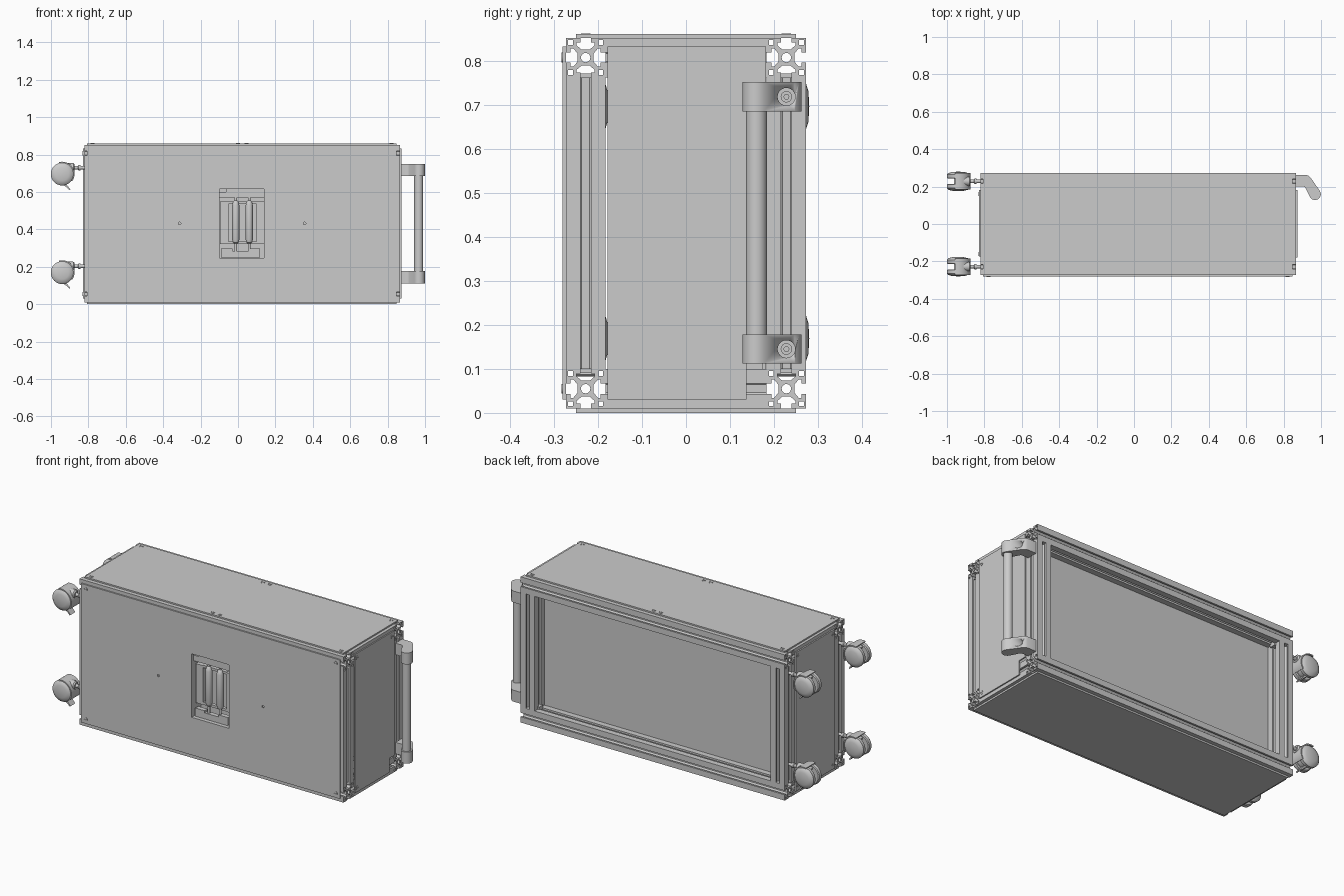
import bpy, bmesh, math
from mathutils import Vector, Matrix

if "Cube" in bpy.data.objects:
    bpy.data.objects.remove(bpy.data.objects["Cube"])

# local (u, v, w) -> world, where w runs along the named axis
AXES = {'x': lambda u, v, w: (w, u, v),
        'y': lambda u, v, w: (u, w, v),
        'z': lambda u, v, w: (u, v, w)}


def add(name, mesh):
    ob = bpy.data.objects.new(name, mesh)
    bpy.context.collection.objects.link(ob)
    return ob


def finish(name, bm, angle=35):
    bmesh.ops.remove_doubles(bm, verts=bm.verts, dist=1e-5)
    bmesh.ops.recalc_face_normals(bm, faces=bm.faces)
    for f in bm.faces:
        f.smooth = True
    for e in bm.edges:
        if len(e.link_faces) != 2 or e.calc_face_angle(3) > math.radians(angle):
            e.smooth = False
    me = bpy.data.meshes.new(name)
    bm.to_mesh(me)
    bm.free()
    return add(name, me)


def prism(name, loops, axis, lo, hi):
    """Extrude closed 2D loops (inner loops become holes) along an axis."""
    cu = bpy.data.curves.new(name, 'CURVE')
    cu.dimensions, cu.fill_mode = '2D', 'BOTH'
    cu.extrude = (hi - lo) / 2
    for loop in loops:
        sp = cu.splines.new('POLY')
        sp.points.add(len(loop) - 1)
        for p, (u, v) in zip(sp.points, loop):
            p.co = (u, v, 0, 1)
        sp.use_cyclic_u = True
    tmp = add('tmp', cu)
    dg = bpy.context.evaluated_depsgraph_get()
    me = bpy.data.meshes.new_from_object(tmp.evaluated_get(dg))
    bpy.data.objects.remove(tmp)
    bm = bmesh.new()
    bm.from_mesh(me)
    for v in bm.verts:
        v.co = AXES[axis](v.co.x, v.co.y, v.co.z + (lo + hi) / 2)
    return finish(name, bm)


def lathe(name, prof, axis, cu, cv, w0, sign=1, n=32):
    """Revolve (radius, height) points round an axis line."""
    bm = bmesh.new()
    vs = [bm.verts.new((r, 0, h * sign)) for r, h in prof]
    es = [bm.edges.new(p) for p in zip(vs, vs[1:])]
    bmesh.ops.spin(bm, geom=vs + es, cent=(0, 0, 0), axis=(0, 0, 1),
                   angle=math.tau, steps=n)
    for v in bm.verts:
        v.co = AXES[axis](v.co.x + cu, v.co.y + cv, v.co.z + w0)
    return finish(name, bm)


def rect(u0, v0, u1, v1):
    return [(u0, v0), (u1, v0), (u1, v1), (u0, v1)]


def arc(cu, cv, r, a0=0, a1=360, n=16):
    full = abs(a1 - a0) == 360
    k = n if full else n - 1
    return [(cu + r * math.cos(math.radians(a0 + (a1 - a0) * i / k)),
             cv + r * math.sin(math.radians(a0 + (a1 - a0) * i / k))) for i in range(n)]


def box(name, x0, y0, z0, x1, y1, z1):
    return prism(name, [rect(x0, y0, x1, y1)], 'z', z0, z1)


def beam(name, axis, cu, cv, lo, hi, s=0.045):
    """Slotted extrusion: T-slots on four sides, hollow corners and core."""
    quarter = [(.40, .20), (.62, .46), (.76, .46), (.76, .26), (1, .26), (1, 1),
               (.26, 1), (.26, .76), (.46, .76), (.46, .62), (.20, .40)]
    out, holes = [], []
    for k in range(4):
        c, d = [(1, 0), (0, 1), (-1, 0), (0, -1)][k]
        turn = lambda p: (cu + s * (p[0] * c - p[1] * d), cv + s * (p[0] * d + p[1] * c))
        out += [turn(p) for p in quarter]
        holes.append([turn(p) for p in rect(.64, .64, .88, .88)])
    return prism(name, [out] + holes + [arc(cu, cv, s * .24, n=12)], axis, lo, hi)


def screw(axis, u, v, w, sign, r=0.011):
    lo, hi = sorted((w, w + 0.002 * sign))
    prism('panel_screw', [arc(u, v, r), rect(u - r * .8, v - .0015, u + r * .8, v + .0015)],
          axis, lo, hi)


X0, X1 = -0.822, 0.866          # frame ends
Y, ZL, ZH = 0.228, 0.055, 0.807  # beam centre lines
XE = (X0 + 0.045, X1 - 0.045)

# Frame beams
for y in (-Y, Y):
    for z in (ZL, ZH):
        beam('long_beam', 'x', y, z, X0, X1)
    for x in XE:
        beam('upright_beam', 'z', x, y, ZL + .045, ZH - .045)
for x in XE:
    for z in (ZL, ZH):
        beam('cross_beam', 'y', x, z, -Y + .045, Y - .045)
    # corner connectors in the upright slots
    for y in (-Y, Y):
        for z in (ZL + .048, ZH - .048):
            t = 1 if x < 0 else -1
            box('corner_bracket', min(x + t * .03, x + t * .055), y - .018, z - .012,
                max(x + t * .03, x + t * .055), y + .018, z + .012)

# Front panel with latch opening and two small holes
prism('front_panel', [rect(-.806, .03, .848, .832), rect(-.10, .248, .14, .615),
                      arc(-.312, .432, .007), arc(.356, .432, .007)], 'y', -.281, -.273)
# Top, bottom, back and end panels
box('top_panel', -.806, -.25, .852, .848, .25, .86)
box('bottom_panel', -.806, -.25, 0, .848, .25, .010)
box('back_panel', X0 + .04, .174, .04, X1 - .04, .182, .82)
prism('right_panel', [[(-.178, .03), (.137, .03), (.137, .112), (.182, .112),
                       (.182, .832), (-.178, .832)]], 'x', X1, .873)
prism('left_panel', [rect(-.175, .03, .182, .832)], 'x', -.830, X0)

# Panel screws
for z in (ZL, ZH):
    for x in XE:
        screw('y', x, z, -.281, -1)
for x in (XE[0], 0, .045, XE[1]):
    for y in (-Y, Y):
        screw('z', x, y, .86, 1)
        screw('z', x, y, .0, 1)
for y, z in ((-.16, ZH), (.16, ZH), (-.16, ZL), (.16, ZL)):
    if (y, z) != (.16, ZL):
        screw('x', y, z, .873, 1)
    screw('x', y, z, -.830, -1)

# Recessed latch in the front panel
prism('recess_wall', [rect(-.108, .240, .148, .623), rect(-.10, .248, .14, .615)],
      'y', -.273, -.195)
box('recess_back', -.108, -.197, .240, .148, -.189, .623)
prism('recess_top_plate', [[(-.10, .568), (.14, .568), (.14, .615), (-.065, .615),
                            (-.065, .60), (-.10, .60)]], 'y', -.262, -.235)
prism('recess_bottom_plate', [[(-.09, .25), (.118, .25), (.118, .297), (.06, .297),
                               (.06, .285), (-.03, .285), (-.03, .297), (-.09, .297)]],
      'y', -.262, -.235)
for x0, x1 in ((-.095, -.05), (.10, .138)):
    box('recess_side_plate', x0, -.250, .322, x1, -.225, .548)
for z in (.322, .536):
    box('recess_crossbar', -.05, -.248, z, .10, -.228, z + .014)
for x in (-.012, .060):
    lathe('latch_rod', [(0, .285), (.007, .285), (.007, .325), (.014, .33), (.019, .345),
                        (.019, .53), (.014, .548), (.007, .555), (.007, .59), (0, .59)],
          'z', x, -.248, 0, n=20)

# Pull handle at the right end
arm = ([(X1, .200), (X1, .262), (.922, .262), (.934, .257), (.945, .247)]
       + arc(.968, .159, .031, 35, -145, 12) + [(.915, .196), (.908, .200)])
for z in (.145, .718):
    ob = prism('handle_bracket', [arm], 'z', z - .033, z + .033)
    cut = lathe('handle_cutter', [(0, .895), (.020, .895), (.020, 1.05), (0, 1.05)],
                'x', Y, z, 0, n=24)
    cut.hide_render = True
    cut.hide_set(True)
    mod = ob.modifiers.new('bolt_recess', 'BOOLEAN')
    mod.operation, mod.object, mod.solver = 'DIFFERENCE', cut, 'EXACT'
    prism('handle_bolt', [arc(Y, z, .013), arc(Y, z, .006, n=6)], 'x', .893, .908)
lathe('handle_bar', [(0, .16), (.024, .16), (.024, .70), (0, .70)], 'z', .966, .160, 0)

# Casters at the left end
WX = -.940
wheel = [(0, 0), (.055, 0), (.060, .004), (.061, .022), (.054, .030), (.035, .036), (0, .038)]
for y in (-Y, Y):
    for zs in (.203, .730):
        zw = zs - .034
        lathe('caster_stem', [(0, -.815), (.009, -.815), (.009, -.842), (.014, -.842),
                              (.014, -.852), (.010, -.856), (.010, -.885), (0, -.885)],
              'x', y, zs, 0, n=20)
        lathe('caster_swivel', [(0, -.874), (.018, -.874), (.024, -.880), (.026, -.92),
                                (0, -.92)], 'x', y, zs, 0, n=24)
        for s in (-1, 1):
            lathe('caster_wheel', wheel, 'y', WX, zw, y + s * .014, s)
        prism('caster_body', [arc(WX, zw, .050, -75, 115, 20)], 'y', y - .015, y + .015)
        prism('caster_hood', [arc(WX, zw, .066, -35, 105, 20) + arc(WX, zw, .060, 105, -35, 20)],
              'y', y - .044, y + .044)
        prism('caster_brake', [[(WX + .018, zw - .050), (WX + .044, zw - .082),
                                (WX + .038, zw - .086), (WX + .028, zw - .074),
                                (WX + .002, zw - .056)]], 'y', y - .022, y + .022)
